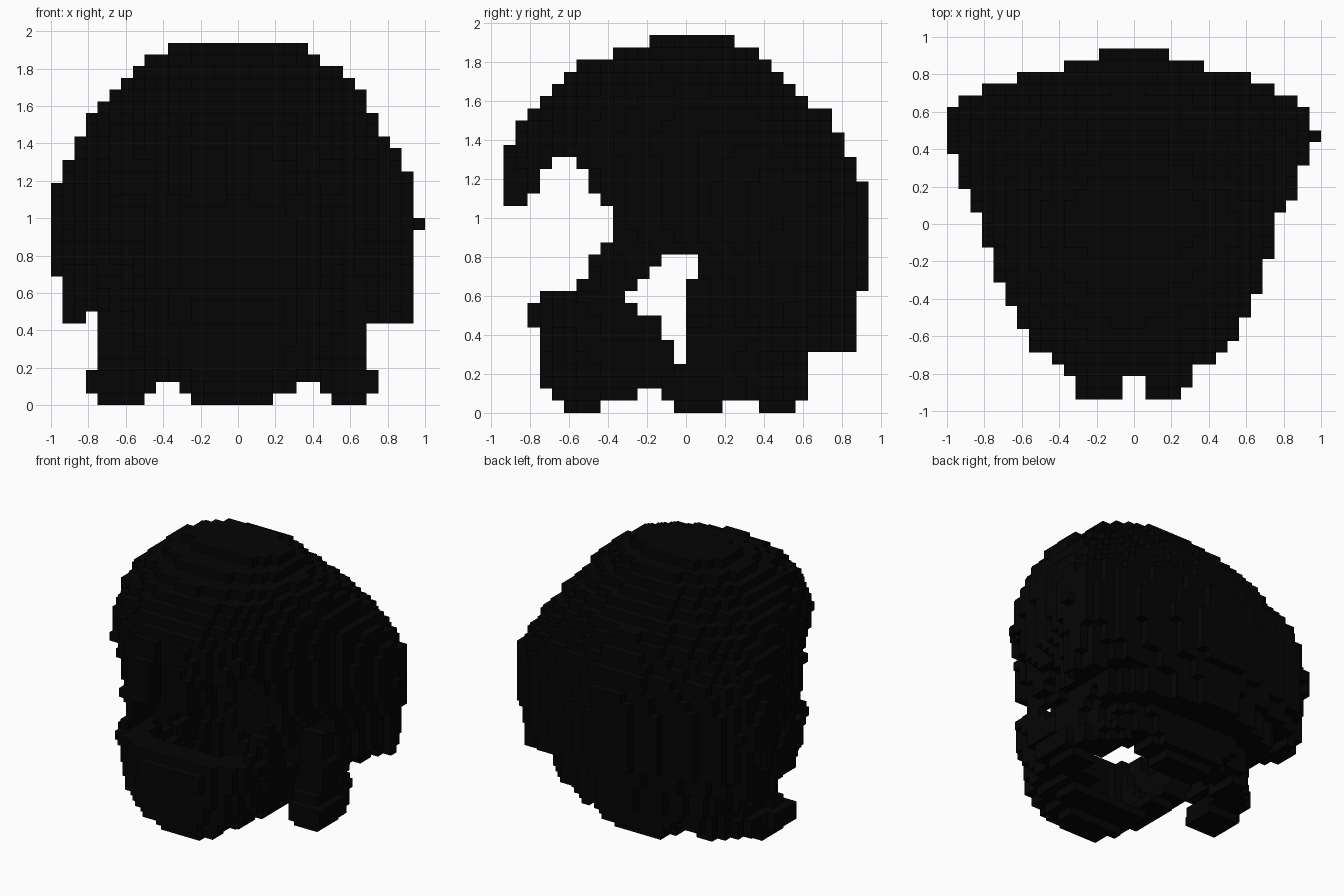
import bpy, bmesh

cube = bpy.data.objects.get("Cube")
if cube:
    bpy.data.objects.remove(cube)

STEP = 0.0625
black = bpy.data.materials.new("matte_black")
black.use_nodes = True
black.diffuse_color = (0.0014, 0.0014, 0.0014, 1)
black.node_tree.nodes["Principled BSDF"].inputs["Base Color"].default_value = black.diffuse_color


def lerp(points, t):
    """Piecewise linear profile lookup."""
    if t <= points[0][0]:
        return points[0][1]
    for (a, va), (b, vb) in zip(points, points[1:]):
        if t <= b:
            return va + (vb - va) * (t - a) / (b - a)
    return points[-1][1]


# Plan half width along y, then width, front and back extents along z
PLAN = [(-.94, .25), (-.8, .33), (-.68, .5), (-.5, .61), (-.25, .71), (.06, .82),
        (.2, .91), (.5, 1), (.62, .96), (.75, .77), (.81, .57), (.87, .29), (.94, .13)]
WIDTH = [(.44, .94), (.75, .96), (.9, .99), (1, 1), (1.19, .96), (1.38, .9), (1.5, .83),
         (1.62, .75), (1.75, .61), (1.84, .49), (1.91, .38)]
FRONT = [(1.3, -.94), (1.5, -.86), (1.62, -.75), (1.75, -.61), (1.84, -.4), (1.91, -.2)]
BACK = [(.6, .89), (.64, .93), (1, .93), (1.28, .89), (1.34, .83), (1.5, .76), (1.72, .5),
        (1.84, .38), (1.91, .25)]
FACE_EDGE = [(.81, -.47), (.88, -.39), (1, -.39), (1.12, -.44), (1.22, -.53), (1.31, -.6)]


def dome(x, y, z):
    f, b = lerp(FRONT, z), lerp(BACK, z)
    t = 2 * (y - f) / (b - f) - 1
    if abs(t) > 1:
        return False
    blend = min(1, max(0, (z - 1.2) / .6))
    half = (1 - blend) * lerp(PLAN, t * .94) + blend * (1 - t * t) ** .5
    # The sides draw in towards the hem, except at the back
    draw_in = lerp([(.44, .14), (1.1, 0)], z) * min(1, max(0, (.45 - y) / .25))
    return abs(x) < half * lerp(WIDTH, z) * (1 - draw_in)


def neck(x, y, z, inset=0):
    """Ring below the dome, round at the hem and squarer higher up."""
    power = lerp([(0, 1.8), (.45, 3)], z)
    rx = lerp([(.03, .73), (.08, .78), (.15, .78), (.21, .7), (.35, .71), (.45, .74)], z) - inset
    ry = lerp([(.03, .59), (.1, .63), (.45, .67)], z) - inset
    return (abs(x) / rx) ** power + (abs(y) / ry) ** power < 1


def head_space(x, y, z):
    """Rounded cavity that the hair encloses."""
    return (abs(x) / .51) ** 3 + (abs(y + .13) / .59) ** 3 + (max(0, z - .7) / .8) ** 3 < 1


def in_side_opening(y, z):
    """Space left free in front of and below the cheeks."""
    if z > 1.31:
        return False
    if z > 1.06:
        brow = lerp([(1.06, -.81), (1.19, -.75), (1.31, -.66)], z)
        return brow < y < lerp(FACE_EDGE, z)
    if z > .81:
        return y < lerp(FACE_EDGE, z)
    if z > .62:
        strap_front = lerp([(.66, -.56), (.78, -.48)], z)
        strap_back = lerp([(.66, -.25), (.78, -.12)], z)
        return y < strap_front or strap_back < y < (.06 if z > .69 else 0)
    return y < (0 if z > .25 else -.06 if z > .19 else -.12)


def hair_shell(x, y, z):
    if in_side_opening(y, z) or (y < -.81 and abs(x) < .06):
        return False
    if z < .5:
        ax = abs(x)
        if z < .12 and .31 < ax < .44:
            return False
        if z < .06 and not (ax < .18 and y > .4 or ax > .5 and -.06 < y < .2):
            return False
        ledge = z > .31 and dome(x / .74, y, .5)
        return (neck(x, y, z) or ledge) and not neck(x, y, z, .22)
    return dome(x, y, z) and not head_space(x, y, z)


def side_lobe(x, y, z):
    return .44 < z < .5 and abs(x) > .8 and dome(x, y, z)


JAW_WIDTH = [(.03, .24), (.1, .33), (.2, .5), (.4, .57), (.6, .62)]
JAW_FRONT = [(.03, -.64), (.1, -.7), (.16, -.76), (.6, -.76)]
JAW_BACK = [(.03, -.44), (.1, -.25), (.16, -.15), (.22, -.06), (.35, -.06),
            (.4, -.12), (.48, -.12), (.53, -.25), (.6, -.31)]


def jaw_outline(x, y, z, inset=0):
    rx, ry = lerp(JAW_WIDTH, z) - inset, -lerp(JAW_FRONT, z) - .1 - inset
    return (abs(x) / rx) ** 3 + (max(0, -.1 - y) / ry) ** 3 < 1


def jaw(x, y, z):
    if z > .625 or y > lerp(JAW_BACK, z):
        return False
    if .44 < z < .56 and -.82 < y < -.74:
        return abs(x) < .25
    hollow = z > .12 and jaw_outline(x, y, z, .19)
    return jaw_outline(x, y, z) and not hollow


def build_blocks(name, test):
    """Fill a grid with small blocks and keep only the outer faces."""
    cells = set()
    for i in range(-16, 16):
        for j in range(-15, 15):
            for k in range(31):
                # The shape sits slightly off the grid's centre line
                if test((i + .5) * STEP + .02, (j + .5) * STEP, (k + .5) * STEP):
                    cells.add((i, j, k))
    bm = bmesh.new()
    verts = {}

    def corner(p):
        if p not in verts:
            verts[p] = bm.verts.new([c * STEP for c in p])
        return verts[p]

    for cell in cells:
        for axis in range(3):
            u, v = (axis + 1) % 3, (axis + 2) % 3
            for side in (0, 1):
                near = list(cell)
                near[axis] += 2 * side - 1
                if tuple(near) in cells:
                    continue
                loop = []
                for du, dv in ((0, 0), (1, 0), (1, 1), (0, 1)):
                    p = list(cell)
                    p[axis] += side
                    p[u] += du
                    p[v] += dv
                    loop.append(corner(tuple(p)))
                bm.faces.new(loop if side else loop[::-1])
    mesh = bpy.data.meshes.new(name)
    bm.to_mesh(mesh)
    bm.free()
    mesh.materials.append(black)
    obj = bpy.data.objects.new(name, mesh)
    bpy.context.collection.objects.link(obj)


# Hollow hair, the lobes at its sides and the chin piece
build_blocks("hair_shell", hair_shell)
build_blocks("side_lobes", side_lobe)
build_blocks("chin_piece", jaw)
